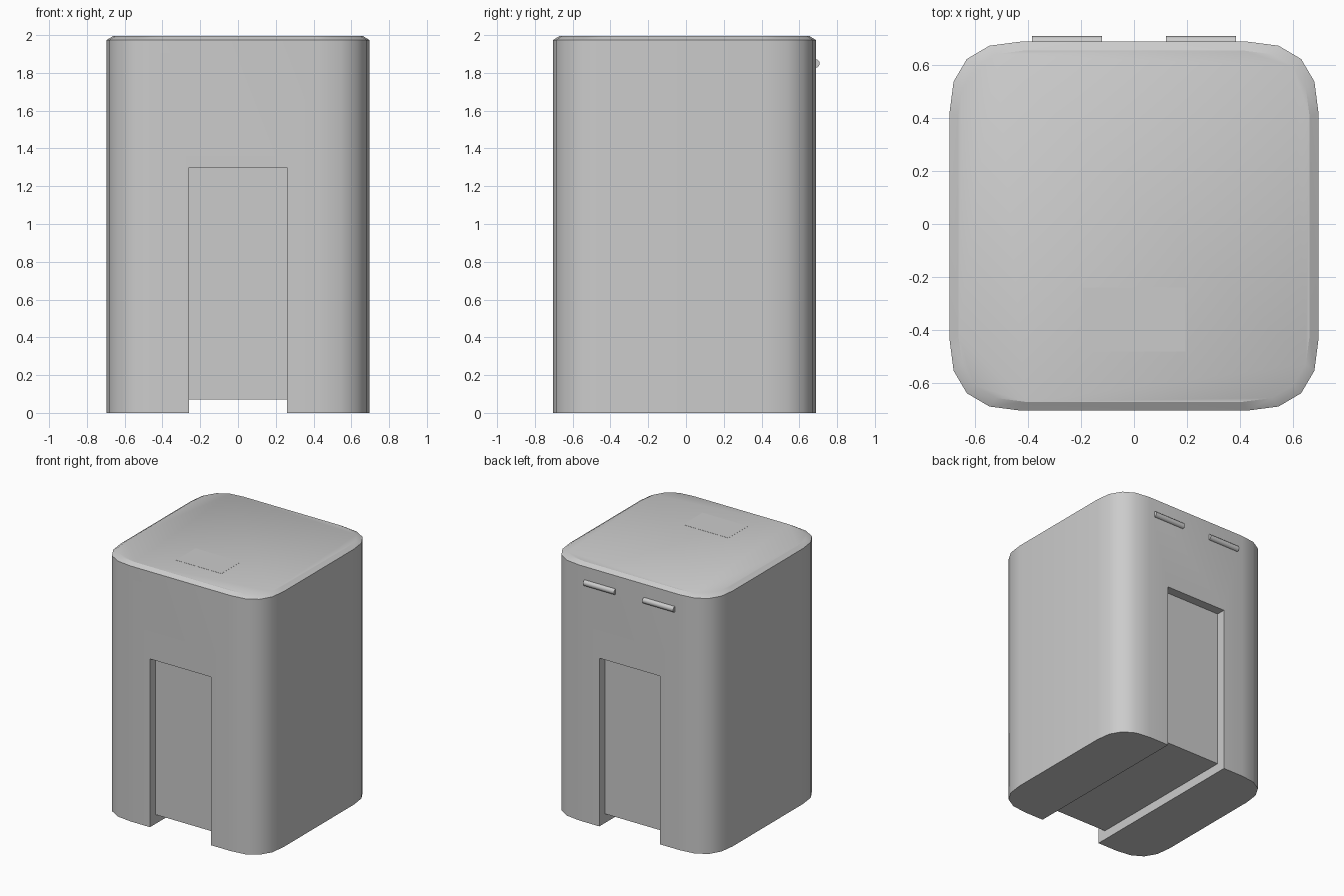
import bpy, bmesh, math

if "Cube" in bpy.data.objects:
    bpy.data.objects.remove(bpy.data.objects["Cube"], do_unlink=True)

TOP, CENTRE_Y = 1.995, -0.008
SLOT_HALF, SLOT_TOP, SLOT_DEPTH = 0.26, 1.30, 0.07

grey = bpy.data.materials.new("plain_grey")
grey.use_nodes = True
grey.diffuse_color = (0.6, 0.6, 0.6, 1)
grey.node_tree.nodes["Principled BSDF"].inputs["Base Color"].default_value = (0.6, 0.6, 0.6, 1)


def finish(name, bm):
    """Turn a bmesh into a named grey object."""
    bmesh.ops.recalc_face_normals(bm, faces=bm.faces)
    mesh = bpy.data.meshes.new(name)
    bm.to_mesh(mesh)
    bm.free()
    mesh.materials.append(grey)
    obj = bpy.data.objects.new(name, mesh)
    bpy.context.collection.objects.link(obj)
    return obj


def activate(obj):
    bpy.ops.object.select_all(action="DESELECT")
    obj.select_set(True)
    bpy.context.view_layer.objects.active = obj


def smooth(obj, angle=30):
    activate(obj)
    bpy.ops.object.shade_smooth_by_angle(angle=math.radians(angle))


# Rounded square outline: one corner turned four times
corner = [(0.695, 0.43), (0.68, 0.545), (0.63, 0.63), (0.545, 0.68), (0.43, 0.695)]
outline = []
for turn in range(4):
    for x, y in corner:
        for _ in range(turn):
            x, y = -y, x
        outline.append((x, y))

# Body: stacked outlines with a small chamfer around the top
bm = bmesh.new()
rings = []
for z, scale in ((0, 1), (TOP - 0.021, 1), (TOP, 0.953)):
    rings.append([bm.verts.new((x * scale, y * scale + CENTRE_Y, z)) for x, y in outline])
bm.faces.new(rings[0])
bm.faces.new(rings[-1])
for low, high in zip(rings, rings[1:]):
    for i in range(len(outline)):
        j = (i + 1) % len(outline)
        bm.faces.new((low[i], low[j], high[j], high[i]))
body = finish("body", bm)

# Channel cutter: runs up the front, under the base and up the back
front, back = CENTRE_Y - 0.695 + SLOT_DEPTH, CENTRE_Y + 0.695 - SLOT_DEPTH
path = [(-1, -1), (1, -1), (1, SLOT_TOP), (back, SLOT_TOP), (back, SLOT_DEPTH),
        (front, SLOT_DEPTH), (front, SLOT_TOP), (-1, SLOT_TOP)]
bm = bmesh.new()
face = bm.faces.new([bm.verts.new((-SLOT_HALF, y, z)) for y, z in path])
side = bmesh.ops.extrude_face_region(bm, geom=[face])
bmesh.ops.translate(bm, vec=(2 * SLOT_HALF, 0, 0),
                    verts=[v for v in side["geom"] if isinstance(v, bmesh.types.BMVert)])
cutter = finish("channel_cutter", bm)
cutter.hide_render = True
cut = body.modifiers.new("channel", "BOOLEAN")
cut.operation, cut.solver, cut.object = "DIFFERENCE", "EXACT", cutter
activate(body)
bpy.ops.object.modifier_apply(modifier=cut.name)
bpy.data.objects.remove(cutter, do_unlink=True)
smooth(body)

# Hinge bars on the back
for name, x in (("left_hinge_bar", 0.253), ("right_hinge_bar", -0.253)):
    bpy.ops.mesh.primitive_cylinder_add(vertices=12, radius=0.023, depth=0.264,
                                        location=(x, 0.685, 1.85),
                                        rotation=(0, math.pi / 2, 0))
    bar = bpy.context.object
    bar.name = name
    bar.data.materials.append(grey)
    smooth(bar, 35)

# Faint panel flush with the top
bm = bmesh.new()
bmesh.ops.create_cube(bm, size=1)
bmesh.ops.scale(bm, vec=(0.39, 0.24, 0.004), verts=bm.verts)
bmesh.ops.translate(bm, vec=(0, -0.36, TOP - 0.001), verts=bm.verts)
finish("top_panel", bm)
